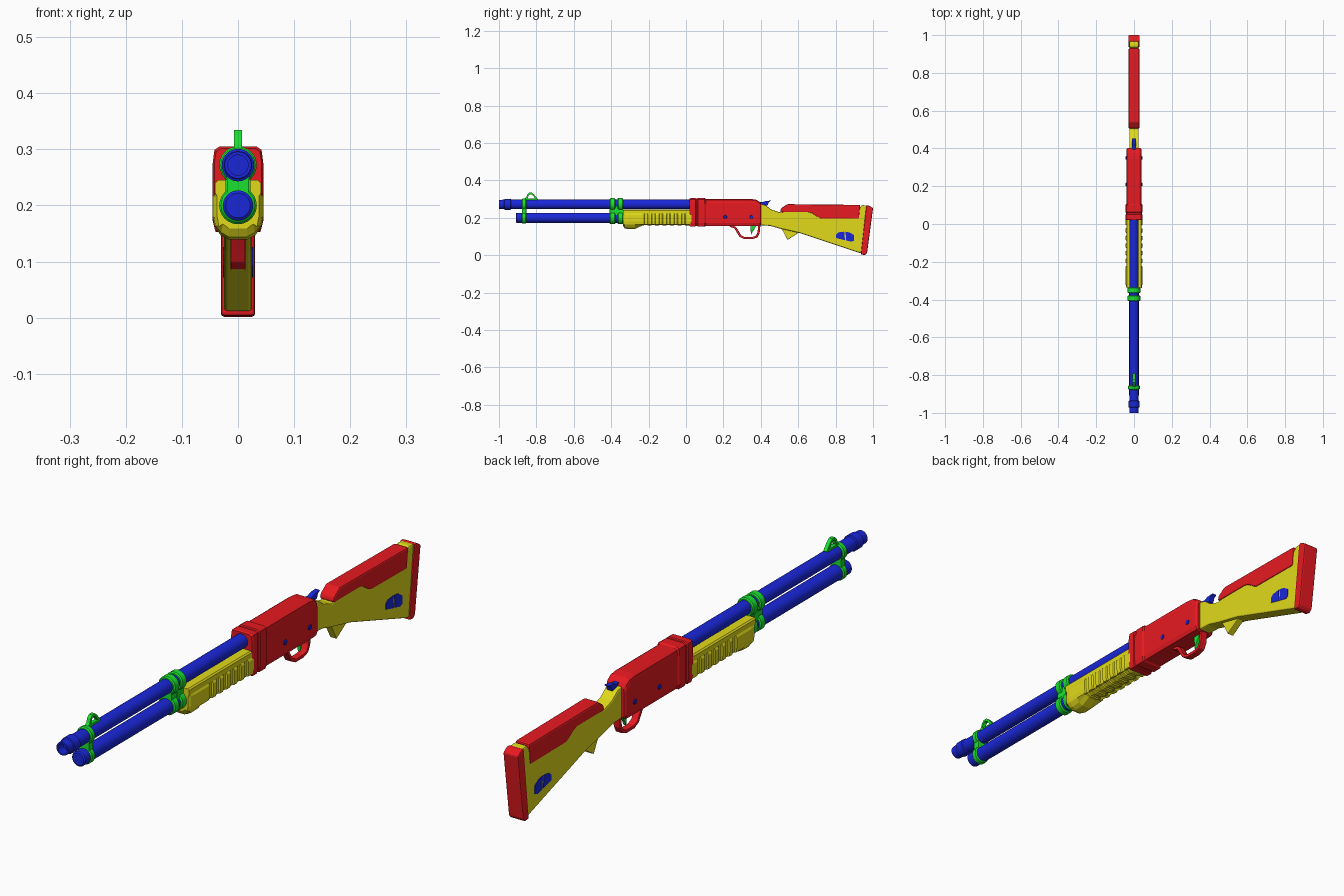
import bpy, bmesh
from math import sin, cos, pi
from mathutils import Vector

if "Cube" in bpy.data.objects:
    bpy.data.objects.remove(bpy.data.objects["Cube"])


def mat(name, c):
    m = bpy.data.materials.new(name)
    m.diffuse_color = (*c, 1)
    m.use_nodes = True
    m.node_tree.nodes["Principled BSDF"].inputs["Base Color"].default_value = m.diffuse_color
    return m


RED, YEL = mat("red", (0.8, 0.01, 0.015)), mat("yellow", (0.75, 0.7, 0.01))
BLUE, GREEN = mat("blue", (0.01, 0.02, 0.7)), mat("green", (0.01, 0.75, 0.03))


def finish(name, verts, faces, m, bevel=0, segs=2):
    me = bpy.data.meshes.new(name)
    me.from_pydata(verts, [], faces)
    bm = bmesh.new()
    bm.from_mesh(me)
    bmesh.ops.recalc_face_normals(bm, faces=bm.faces)
    bm.to_mesh(me)
    bm.free()
    me.materials.append(m)
    ob = bpy.data.objects.new(name, me)
    bpy.context.collection.objects.link(ob)
    if bevel:
        b = ob.modifiers.new("bevel", 'BEVEL')
        b.width, b.segments, b.limit_method = bevel, segs, 'ANGLE'
    return ob


def smooth(ob):
    bpy.ops.object.select_all(action='DESELECT')
    ob.select_set(True)
    bpy.context.view_layer.objects.active = ob
    bpy.ops.object.shade_smooth_by_angle(angle=0.6)


def loft(name, sections, m, bevel=0):
    """Skin a list of equal-length closed 3D rings, capping both ends."""
    n = len(sections[0])
    verts = [p for s in sections for p in s]
    faces = [(k*n+i, k*n+(i+1) % n, (k+1)*n+(i+1) % n, (k+1)*n+i)
             for k in range(len(sections)-1) for i in range(n)]
    faces += [tuple(range(n)), tuple(range((len(sections)-1)*n, len(sections)*n))]
    return finish(name, verts, faces, m, bevel)


def prism(name, prof, hw, m, bevel=0, x=0):
    """Side profile (y, z) extruded across x."""
    return loft(name, [[(x+s*hw, y, z) for y, z in prof] for s in (-1, 1)], m, bevel)


def lathe(name, prof, z, m, n=24):
    """(y, radius) profile turned about the y axis at height z."""
    ob = loft(name, [[(r*cos(2*pi*i/n), y, z+r*sin(2*pi*i/n)) for i in range(n)]
                     for y, r in prof], m)
    smooth(ob)
    return ob


def strip(name, path, t, hw, m, bevel=0):
    """Flat band of thickness t following an open (y, z) path."""
    pts = [Vector(p) for p in path]
    rings = []
    for i, p in enumerate(pts):
        d = (pts[min(i+1, len(pts)-1)] - pts[max(i-1, 0)]).normalized()
        o = Vector((-d.y, d.x)) * t/2
        a, b = p+o, p-o
        rings.append([(-hw, *a), (hw, *a), (hw, *b), (-hw, *b)])
    return loft(name, rings, m, bevel)


def mirrored(half, y):
    return [(x, y, z) for x, z in half] + [(-x, y, z) for x, z in reversed(half)]


# barrel with muzzle collar and bore, and magazine tube
lathe("barrel", [(-0.97, .018), (-1, .018), (-1, .024), (-.972, .025), (-.97, .029), (-.938, .029),
                 (-.935, .025), (.03, .025)], .272, BLUE)
lathe("magazine_tube", [(-.91, .022), (-.906, .027), (0, .027)], .2, BLUE)

# clamps joining the two tubes
def clamp(name, y0, y1, r):
    e = .004
    for part, z in (("upper", .272), ("lower", .2)):
        lathe(f"{name}_{part}", [(y0, r-e), (y0+e, r), (y1-e, r), (y1, r-e)], z, GREEN)
    prism(f"{name}_web", [(y0, .21), (y1, .21), (y1, .262), (y0, .262)], .02, GREEN, .002)


clamp("front_clamp", -.878, -.854, .031)
clamp("middle_clamp", -.408, -.378, .0335)
clamp("rear_clamp", -.366, -.336, .0335)
prism("clamp_bridge", [(-.38, .19), (-.36, .19), (-.36, .285), (-.38, .285)], .022, GREEN)

# front sight loop
strip("front_sight", [(-.862, .297), (-.85, .308), (-.845, .322), (-.837, .330), (-.825, .330),
                      (-.815, .321), (-.805, .309), (-.795, .297)], .009, .007, GREEN)
prism("sight_base", [(-.862, .29), (-.793, .29), (-.80, .304), (-.855, .304)], .007, GREEN)

# grooved pump handle
def pump(y, zb, cut=0):
    w = .045-cut
    return mirrored([(.018, .245), (.036, .245), (.041, .24), (.041, .223), (w, .216), (w, .18),
                     (w-.003, .163), (.031-cut/2, zb+.009), (.016, zb+.001)], y)


stations = [pump(-.338, .158, .008), pump(-.328, .143, .002), pump(-.31, .138), pump(-.272, .14),
            pump(-.235, .157)]
for i in range(6):
    y = -.225+i*.04
    stations += [pump(y, .157), pump(y+.003, .161, .005), pump(y+.018, .161, .005), pump(y+.021, .157)]
stations.append(pump(.03, .157))
loft("pump_handle", stations, YEL)

# receiver with stepped front collar
def body(y, g=0, top=.301):
    return mirrored([(.029+g, top+g), (.038+g, top-.006+g), (.041+g, top-.025),
                     (.041+g, .172), (.036+g, .157-g)], y)


loft("receiver", [body(.02, .001), body(.026, .004), body(.05, .004), body(.053, .001), body(.06, .001),
                  body(.063, .004), body(.1, .004), body(.106), body(.345), body(.375, 0, .297),
                  body(.395, -.001, .285), body(.402, -.006, .28)], RED)

# receiver pins on both sides
for y in (.21, .35):
    pin = lathe("receiver_pin", [(-.044, .008), (-.042, .0095), (.042, .0095), (.044, .008)], 0, BLUE, 12)
    pin.rotation_euler[2] = pi/2
    pin.location = (0, y, .205)

# trigger guard and trigger
strip("trigger_guard", [(.235, .158), (.262, .148), (.277, .125), (.29, .103), (.312, .092), (.355, .092),
                        (.378, .100), (.388, .12), (.392, .16)], .012, .013, RED, .002)
prism("trigger", [(.345, .165), (.378, .165), (.368, .143), (.356, .125), (.348, .108), (.346, .13)],
      .006, GREEN, .0015)

# hammer
prism("hammer", [(.395, .27), (.42, .262), (.437, .268), (.442, .283), (.455, .292), (.425, .29),
                 (.41, .284), (.395, .284)], .01, BLUE, .002)

# stock with grip hook
prism("stock", [(.395, .275), (.425, .268), (.455, .245), (.5, .23), (.56, .245), (.925, .248),
                (.94, .268), (.968, .266), (.943, .012), (.93, .012), (.61, .118), (.58, .125),
                (.5, .143), (.45, .157), (.395, .16)], .025, YEL, .006)
prism("grip_hook", [(.49, .155), (.515, .135), (.543, .082), (.601, .119), (.61, .15)], .013, YEL, .002)

# cheek rest
prism("cheek_rest", [(.503, .232), (.508, .25), (.54, .273), (.932, .269), (.925, .194), (.72, .196),
                     (.705, .203), (.675, .223), (.655, .229), (.515, .229)], .0285, RED, .006)

# butt pad
prism("butt_pad", [(.964, .266), (.978, .266), (1, .252), (.968, .012), (.957, .001), (.935, .004)],
      .03, RED, .005)

# inlay panels on both sides of the stock
for s in (-1, 1):
    prism("front_inlay", [(.803, .092), (.803, .11), (.815, .122), (.846, .126), (.85, .08)], .002, BLUE, 0, s*.025)
    prism("rear_inlay", [(.856, .079), (.853, .126), (.875, .122), (.897, .108), (.899, .078),
                         (.885, .072)], .002, BLUE, 0, s*.025)
